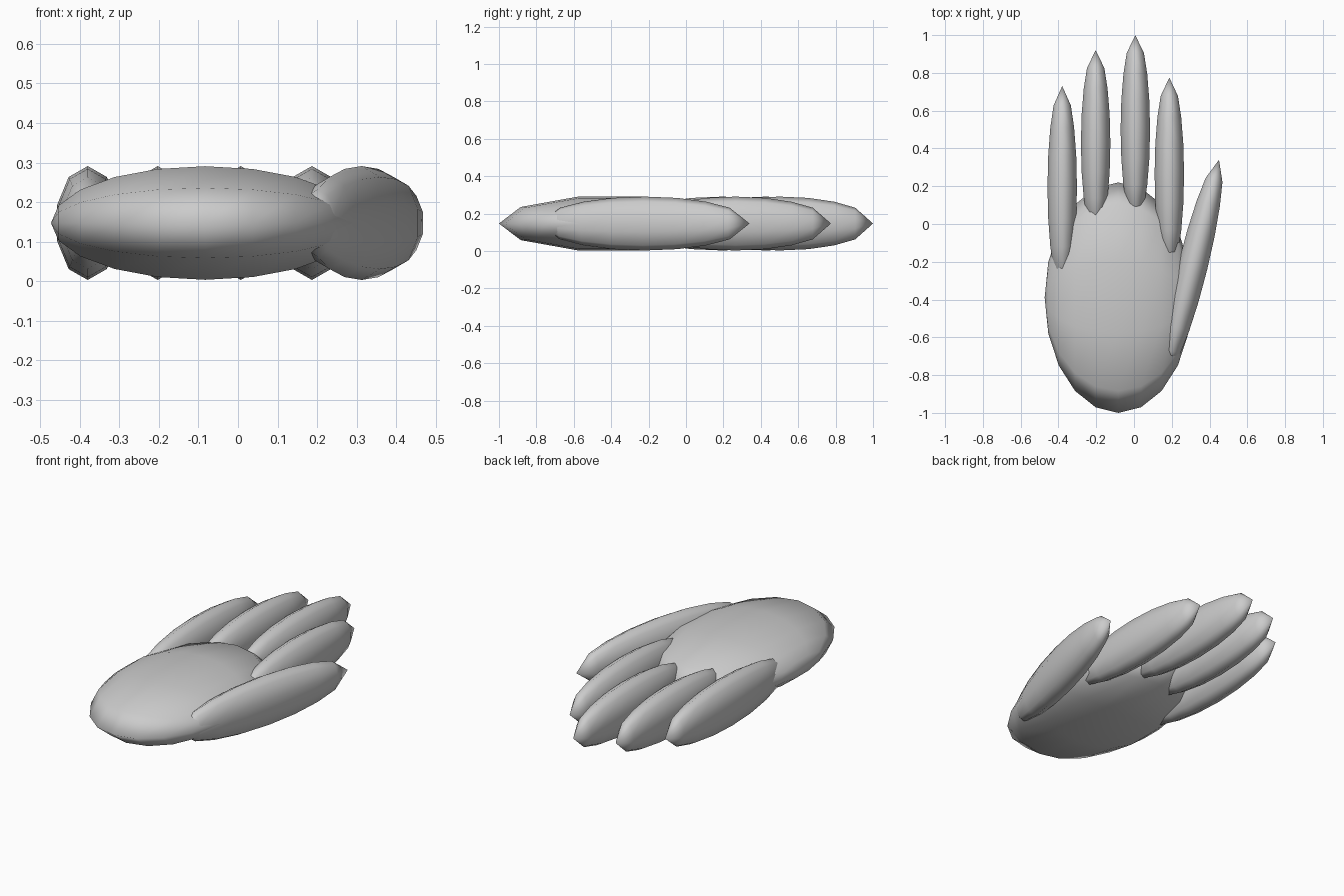
import bpy
import bmesh
from math import sin, cos, pi, radians
from mathutils import Vector

cube = bpy.data.objects.get("Cube")
if cube:
    bpy.data.objects.remove(cube, do_unlink=True)

# One plain grey for the whole hand
grey = bpy.data.materials.new("plain grey")
grey.use_nodes = True
colour = (0.6, 0.6, 0.6, 1)
grey.diffuse_color = colour
grey.node_tree.nodes["Principled BSDF"].inputs["Base Color"].default_value = colour

SIDES = 10
MID_Z = 0.147


def ellipsoid(name, centre, axis, up, side, latitudes):
    """Spun ellipsoid: poles on axis, first vertex of each ring on up."""
    centre, axis, up, side = (Vector(v) for v in (centre, axis, up, side))
    bm = bmesh.new()
    rings = []
    for lat in map(radians, latitudes):
        ring = []
        for i in range(SIDES):
            a = 2 * pi * i / SIDES
            offset = (up * cos(a) + side * sin(a)) * sin(lat)
            ring.append(bm.verts.new(centre + axis * cos(lat) + offset))
        rings.append(ring)
    for a, b in zip(rings, rings[1:]):
        for i in range(SIDES):
            j = (i + 1) % SIDES
            bm.faces.new((a[i], a[j], b[j], b[i]))
    # Close both poles by welding their rings to a point
    bmesh.ops.remove_doubles(bm, verts=bm.verts, dist=0.0005)
    bmesh.ops.recalc_face_normals(bm, faces=bm.faces)
    mesh = bpy.data.meshes.new(name)
    bm.to_mesh(mesh)
    bm.free()
    for face in mesh.polygons:
        face.use_smooth = True
    mesh.materials.append(grey)
    obj = bpy.data.objects.new(name, mesh)
    bpy.context.collection.objects.link(obj)
    return obj


def finger(name, base, tip):
    """Slender pointed ellipsoid lying flat between two points."""
    base, tip = Vector((*base, MID_Z)), Vector((*tip, MID_Z))
    half = (tip - base) / 2
    side = half.cross(Vector((0, 0, 1))).normalized() * 0.082
    ellipsoid(name, base + half, half, (0, 0, 0.144), side,
              (0, 36, 54, 72, 90, 108, 126, 144, 180))


# Palm: wide flattened ellipsoid
ellipsoid("palm", (-0.083, -0.39, MID_Z), (0.39, 0, 0), (0, 0.61, 0),
          (0, 0, 0.151), range(0, 181, 18))

# Four fingers and the slanted thumb
finger("little_finger", (-0.38, -0.34), (-0.38, 0.73))
finger("ring_finger", (-0.203, -0.065), (-0.203, 0.92))
finger("middle_finger", (0.007, 0.0), (0.007, 1.0))
finger("index_finger", (0.187, -0.245), (0.187, 0.775))
finger("thumb", (0.175, -0.78), (0.45, 0.34))
